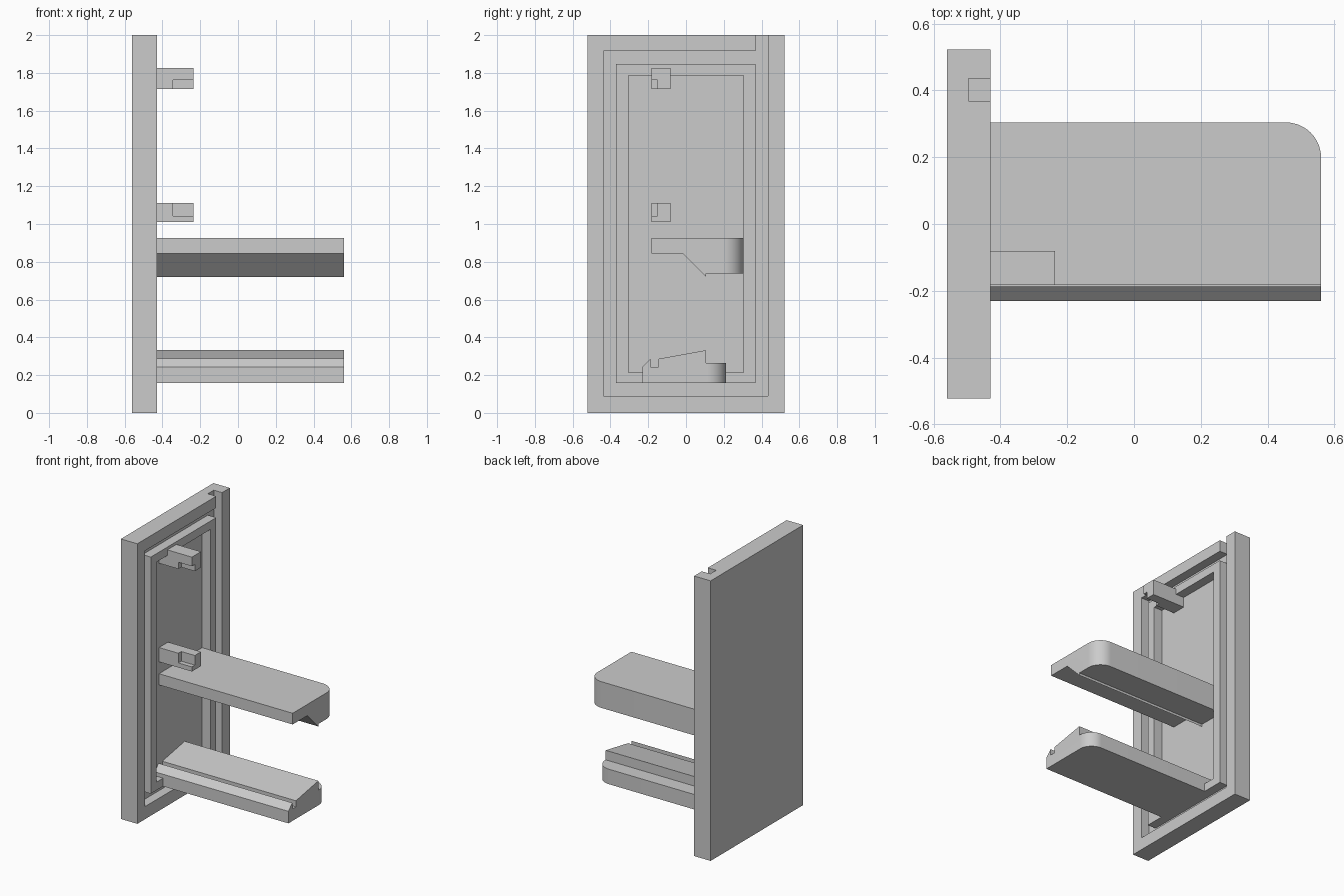
import bpy
import bmesh
import math

cube = bpy.data.objects.get("Cube")
if cube:
    bpy.data.objects.remove(cube, do_unlink=True)

grey = bpy.data.materials.new("light grey")
grey.use_nodes = True
COLOUR = (0.6, 0.6, 0.6, 1)
grey.diffuse_color = COLOUR
for node in grey.node_tree.nodes:
    if node.type == "BSDF_PRINCIPLED":
        node.inputs["Base Color"].default_value = COLOUR

FACE = -0.43      # front surface of the plate
FLOOR = -0.496    # bottom of the groove and recess
ROOT = -0.51      # where attached parts start, just inside the plate
TIP = 0.56        # free end of the arms


def extrude_x(name, profile, x0, x1, corner_radius=0):
    """Extrude a (y, z) profile along x; optionally round its far back corner."""
    bm = bmesh.new()
    face = bm.faces.new([bm.verts.new((x0, y, z)) for y, z in profile])
    ext = bmesh.ops.extrude_face_region(bm, geom=[face])
    moved = [v for v in ext["geom"] if isinstance(v, bmesh.types.BMVert)]
    bmesh.ops.translate(bm, verts=moved, vec=(x1 - x0, 0, 0))
    bmesh.ops.recalc_face_normals(bm, faces=bm.faces)
    if corner_radius:
        back = max(y for y, z in profile)
        corner = [e for e in bm.edges
                  if all(abs(v.co.x - x1) < 1e-4 and abs(v.co.y - back) < 1e-4
                         for v in e.verts)]
        bmesh.ops.bevel(bm, geom=corner, offset=corner_radius, segments=14,
                        profile=0.5, affect="EDGES")
    mesh = bpy.data.meshes.new(name)
    bm.to_mesh(mesh)
    bm.free()
    mesh.materials.append(grey)
    obj = bpy.data.objects.new(name, mesh)
    bpy.context.collection.objects.link(obj)
    return obj


def box(name, x, y, z):
    outline = [(y[0], z[0]), (y[1], z[0]), (y[1], z[1]), (y[0], z[1])]
    return extrude_x(name, outline, x[0], x[1])


def activate(obj):
    bpy.ops.object.select_all(action="DESELECT")
    obj.select_set(True)
    bpy.context.view_layer.objects.active = obj


def cut(obj, x, y, z):
    """Subtract a box from obj."""
    cutter = box("cutter", x, y, z)
    cutter.hide_render = True
    activate(obj)
    mod = obj.modifiers.new("cut", "BOOLEAN")
    mod.operation = "DIFFERENCE"
    mod.solver = "EXACT"
    mod.object = cutter
    bpy.ops.object.modifier_apply(modifier=mod.name)
    bpy.data.objects.remove(cutter, do_unlink=True)


# Back plate with a ring groove that runs out of the top, and a central recess
plate = box("back_plate", (-TIP, FACE), (-0.522, 0.522), (0, 2))
depth = (FLOOR, FACE + 0.1)
cut(plate, depth, (-0.437, -0.37), (0.09, 1.917))
cut(plate, depth, (0.368, 0.435), (0.09, 2.1))
cut(plate, depth, (-0.40, 0.40), (0.09, 0.157))
cut(plate, depth, (-0.40, 0.40), (1.847, 1.917))
cut(plate, depth, (-0.305, 0.304), (0.215, 1.787))

# Upper arm with a hooked underside
upper = extrude_x("upper_arm", [
    (-0.183, 0.925), (-0.183, 0.845), (-0.018, 0.845), (0.107, 0.72),
    (0.107, 0.738), (0.304, 0.738), (0.304, 0.925)], ROOT, TIP, 0.105)

# Lower arm with a chamfered lip, a slot, a sloping top and a back step
lower = extrude_x("lower_arm", [
    (-0.231, 0.157), (0.213, 0.157), (0.213, 0.264), (0.107, 0.264),
    (0.107, 0.332), (-0.146, 0.286), (-0.146, 0.243), (-0.187, 0.243),
    (-0.187, 0.287), (-0.231, 0.243)], ROOT, TIP, 0.1)

for arm in (upper, lower):
    activate(arm)
    bpy.ops.object.shade_smooth_by_angle(angle=math.radians(20))

# Small guide blocks, each notched at the front of its free end
for name, z, notch in (("upper_block", (1.714, 1.827), (1.6, 1.762)),
                       ("lower_block", (1.01, 1.112), (1.043, 1.2))):
    block = box(name, (ROOT, -0.236), (-0.183, -0.081), z)
    cut(block, (-0.343, -0.1), (-0.3, -0.15), notch)
